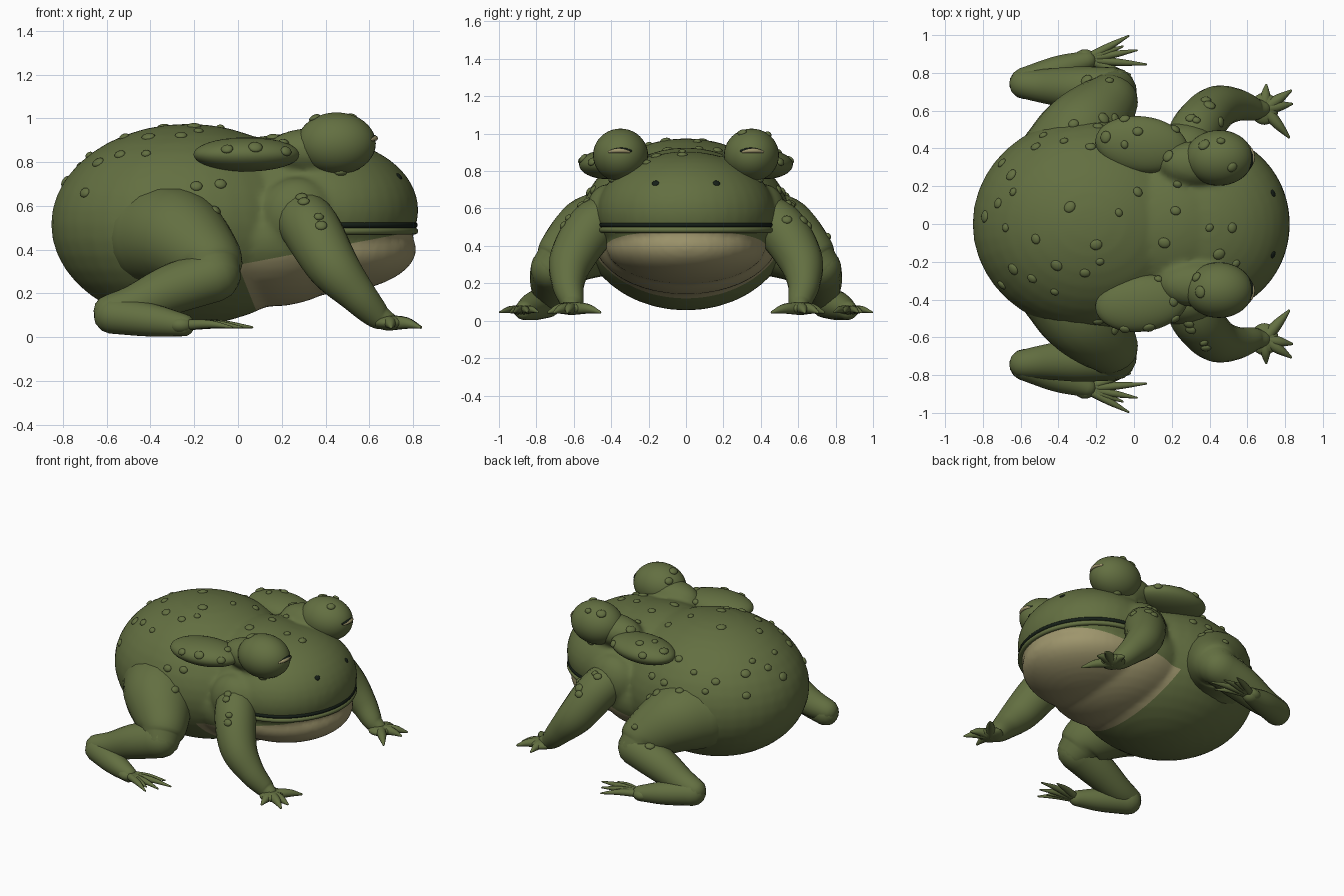
import bpy, bmesh, math
from mathutils import Vector, Matrix

if "Cube" in bpy.data.objects:
    bpy.data.objects.remove(bpy.data.objects["Cube"])


def material(name, rgb):
    m = bpy.data.materials.new(name)
    m.use_nodes = True
    m.diffuse_color = (*rgb, 1)
    bsdf = m.node_tree.nodes["Principled BSDF"]
    bsdf.inputs["Base Color"].default_value = (*rgb, 1)
    bsdf.inputs["Roughness"].default_value = 0.8
    return m


GREEN = material("olive green skin", (0.125, 0.16, 0.053))
TAN = material("tan belly", (0.34, 0.3, 0.15))
DARK = material("near black", (0.008, 0.014, 0.009))


def finish(bm, name, *mats):
    bmesh.ops.recalc_face_normals(bm, faces=bm.faces)
    mesh = bpy.data.meshes.new(name)
    bm.to_mesh(mesh)
    bm.free()
    for m in mats:
        mesh.materials.append(m)
    mesh.shade_smooth()
    ob = bpy.data.objects.new(name, mesh)
    bpy.context.collection.objects.link(ob)
    return ob


def add_ball(bm, centre, radii, turn=Matrix(), seg=40):
    mat = Matrix.Translation(centre) @ turn @ Matrix.Diagonal((*radii, 1))
    bmesh.ops.create_uvsphere(bm, u_segments=seg, v_segments=seg // 2, radius=1, matrix=mat)


def add_tube(bm, knots, sides=20, steps=6):
    """Round limb through (x, y, z, radius) knots with rounded ends."""
    k = [Vector(p) for p in knots]
    k = [2 * k[0] - k[1]] + k + [2 * k[-1] - k[-2]]
    path = []
    for a, b, c, d in zip(k, k[1:], k[2:], k[3:]):
        for i in range(steps):
            t = i / steps
            path.append((2 * b + (c - a) * t + (2 * a - 5 * b + 4 * c - d) * t * t
                         + (3 * b - a - 3 * c + d) * t ** 3) / 2)
    path.append(k[-2])
    pos = [p.to_3d() for p in path]
    rad = [p.w for p in path]
    n = len(pos)
    tan = [(pos[min(i + 1, n - 1)] - pos[max(i - 1, 0)]).normalized() for i in range(n)]
    rings = [(pos[i], tan[i], rad[i]) for i in range(n)]
    caps = [math.radians(a) for a in (25, 50, 75)]
    head = [(pos[0] - tan[0] * rad[0] * math.sin(a), tan[0], rad[0] * math.cos(a)) for a in caps]
    tail = [(pos[-1] + tan[-1] * rad[-1] * math.sin(a), tan[-1], rad[-1] * math.cos(a)) for a in caps]
    rings = head[::-1] + rings + tail
    u = rings[0][1].orthogonal().normalized()
    prev, last = rings[0][1], None
    for p, t, r in rings:
        u = prev.rotation_difference(t) @ u
        prev, v = t, t.cross(u)
        loop = []
        for j in range(sides):
            a = math.tau * j / sides
            loop.append(bm.verts.new(p + (u * math.cos(a) + v * math.sin(a)) * r))
        if last:
            for j in range(sides):
                q = (j + 1) % sides
                bm.faces.new((last[j], last[q], loop[q], loop[j]))
        else:
            bm.faces.new(loop)
        last = loop
    bm.faces.new(last)


def tube(name, knots, mat, **kw):
    bm = bmesh.new()
    add_tube(bm, knots, **kw)
    return finish(bm, name, mat)


# Torso, chest, neck, head, jaw, shoulders and brows fused into one soft skin
bm = bmesh.new()
add_ball(bm, (-0.23, 0, 0.515), (0.625, 0.565, 0.46))
add_ball(bm, (0.15, 0, 0.45), (0.42, 0.5, 0.31))
add_ball(bm, (0.2, 0, 0.63), (0.42, 0.42, 0.295))
add_ball(bm, (0.38, 0, 0.58), (0.445, 0.475, 0.325))
add_ball(bm, (0.36, 0, 0.4), (0.455, 0.43, 0.205))
for s in (1, -1):
    add_ball(bm, (0.27, 0.42 * s, 0.56), (0.17, 0.12, 0.17))
    add_ball(bm, (0.33, 0.32 * s, 0.85), (0.2, 0.12, 0.105))
body = finish(bm, "body", GREEN, TAN)
bpy.context.view_layer.objects.active = body
fuse = body.modifiers.new("fuse", "REMESH")
fuse.mode = "VOXEL"
fuse.voxel_size = 0.018
soft = body.modifiers.new("soft", "SMOOTH")
soft.iterations = 6
for mod in ("fuse", "soft"):
    bpy.ops.object.modifier_apply(modifier=mod)

# Belly and throat colour, cut along clean planes
top, up = Vector((0, 0, 0.33)), Vector((-0.19, 0, 1)).normalized()
back, ahead = Vector((0.08, 0, 0.13)), Vector((1, 0, 0.4)).normalized()
bm = bmesh.new()
bm.from_mesh(body.data)
for co, no in ((top, up), (back, ahead)):
    bmesh.ops.bisect_plane(bm, geom=bm.verts[:] + bm.edges[:] + bm.faces[:], plane_co=co, plane_no=no)
for f in bm.faces:
    c = f.calc_center_median()
    f.material_index = int((c - top).dot(up) < 0 and (c - back).dot(ahead) > 0)
bm.to_mesh(body.data)
bm.free()
body.data.shade_smooth()

# Mouth line and lower lip
for name, z, r, mat in (("mouth_line", 0.512, 0.014, DARK), ("lower_lip", 0.485, 0.016, GREEN)):
    arc = [math.radians(a) for a in range(-85, 86, 10)]
    tube(name, [(0.38 + 0.428 * math.cos(a), 0.457 * math.sin(a), z, r) for a in arc],
         mat, sides=10, steps=3)

for side, s in (("left", 1), ("right", -1)):
    # Eye bulge and the long gland behind it
    bm = bmesh.new()
    add_ball(bm, (0.45, 0.35 * s, 0.885), (0.18, 0.147, 0.142))
    finish(bm, side + "_eye_bulge", GREEN)
    bm = bmesh.new()
    add_ball(bm, (0.04, 0.42 * s, 0.835), (0.245, 0.15, 0.078), Matrix.Rotation(-0.12 * s, 4, "Z"))
    finish(bm, side + "_gland", GREEN)

    # Limbs
    def limb(name, knots):
        tube(side + name, [(x, y * s, z, r) for x, y, z, r in knots], GREEN)

    limb("_arm", [(0.26, 0.36, 0.58, 0.12), (0.33, 0.5, 0.5, 0.135), (0.43, 0.61, 0.33, 0.12),
                  (0.54, 0.63, 0.2, 0.088), (0.63, 0.61, 0.105, 0.064), (0.68, 0.61, 0.075, 0.045)])
    limb("_thigh", [(-0.38, 0.34, 0.47, 0.235), (-0.27, 0.49, 0.45, 0.225), (-0.14, 0.64, 0.35, 0.165),
                    (-0.11, 0.7, 0.29, 0.125)])
    limb("_shank", [(-0.11, 0.71, 0.28, 0.12), (-0.3, 0.72, 0.22, 0.115), (-0.47, 0.73, 0.15, 0.092),
                    (-0.585, 0.74, 0.12, 0.075)])
    limb("_foot", [(-0.575, 0.745, 0.1, 0.085), (-0.4, 0.815, 0.078, 0.076), (-0.25, 0.865, 0.055, 0.052)])

    # Fingers and toes, tapering from a flat palm or sole
    def digits(name, root, spread, tips, r):
        bm = bmesh.new()
        base = Vector((root[0], root[1] * s, root[2]))
        add_ball(bm, base, spread, seg=20)
        for x, y in tips:
            tip = Vector((x, y * s, 0.045))
            mid = base.lerp(tip, 0.55) + Vector((0, 0, 0.01))
            add_tube(bm, [(*base, r), (*mid, r * 0.75), (*tip, r * 0.2)], sides=10, steps=4)
        finish(bm, side + name, GREEN)

    digits("_hand", (0.69, 0.61, 0.065), (0.075, 0.085, 0.034),
           ((0.7, 0.735), (0.83, 0.705), (0.835, 0.635), (0.82, 0.46)), 0.036)
    digits("_toes", (-0.26, 0.87, 0.055), (0.06, 0.055, 0.04),
           ((-0.03, 0.995), (-0.06, 0.94), (0.015, 0.92), (0.065, 0.845), (-0.02, 0.79)), 0.026)

bpy.context.view_layer.update()
graph = bpy.context.evaluated_depsgraph_get()


def hit(origin, direction):
    ok, loc, normal, *_ = bpy.context.scene.ray_cast(graph, Vector(origin), Vector(direction))
    return (loc, normal) if ok else None


def add_bump(bm, found, size, height):
    if found:
        turn = found[1].to_track_quat("Z", "Y").to_matrix().to_4x4()
        add_ball(bm, found[0], (size, size * 0.85, height), turn, 14)


# Warts over the back and limbs, in hundredths, seen from overhead
spots = [(-48, 47), (-52, 41), (-65, 26), (-64, 17), (-72, 11), (-79, 4), (-68, -2), (-52, -8),
         (-34, 9), (-8, 6), (2, 17), (-25, 76), (-13, 76), (-32, 53), (-16, 56), (-37, 44),
         (-23, 41), (-15, 46), (-5, 42), (2, 49), (18, 36), (23, 21), (22, 7), (16, -10),
         (40, -2), (52, -2), (37, 42), (46, 44), (52, 30), (40, 63), (33, 55), (46, 54),
         (45, -16), (54, -21), (33, -28), (35, -36), (13, -29), (21, -41), (-20, -11),
         (-18, -20), (-26, -26), (-41, -22), (-42, -36), (-54, -29), (-64, -24), (-70, -32),
         (-10, -56), (8, -55), (37, -63), (29, -53)]
flank = [(-70, 66), (-19, 69), (-8, 70), (-10, 58), (30, 62), (38, 51), (47, 75), (-5, 86), (22, 85)]
bm = bmesh.new()
for i, (x, y) in enumerate(spots):
    add_bump(bm, hit((x / 100, y / 100, 2), (0, 0, -1)), 0.023 + 0.005 * (i % 3), 0.014)
for x, z in flank:
    for s in (1, -1):
        add_bump(bm, hit((x / 100, 2 * s, z / 100), (0, -s, 0)), 0.028, 0.014)
finish(bm, "warts", GREEN)

# Nostrils and narrow eye slits laid on the skin
bm = bmesh.new()
for s in (1, -1):
    add_bump(bm, hit((2, 0.163 * s, 0.735), (-1, 0, 0)), 0.02, 0.006)
finish(bm, "nostrils", DARK)
for side, s in (("left", 1), ("right", -1)):
    for name, mid, z, r, mat in (("_eye_slit", 0.347, 0.914, 0.011, DARK),
                                 ("_eyelid", 0.357, 0.909, 0.012, TAN)):
        knots = []
        for k in (-1, -0.5, 0, 0.5, 1):
            p = hit((2, (mid + 0.052 * k) * s, z - 0.006 * k * k), (-1, 0, 0))[0]
            knots.append((p.x - 0.003, p.y, p.z, r * (1 - 0.4 * k * k)))
        tube(side + name, knots, mat, sides=8, steps=3)
